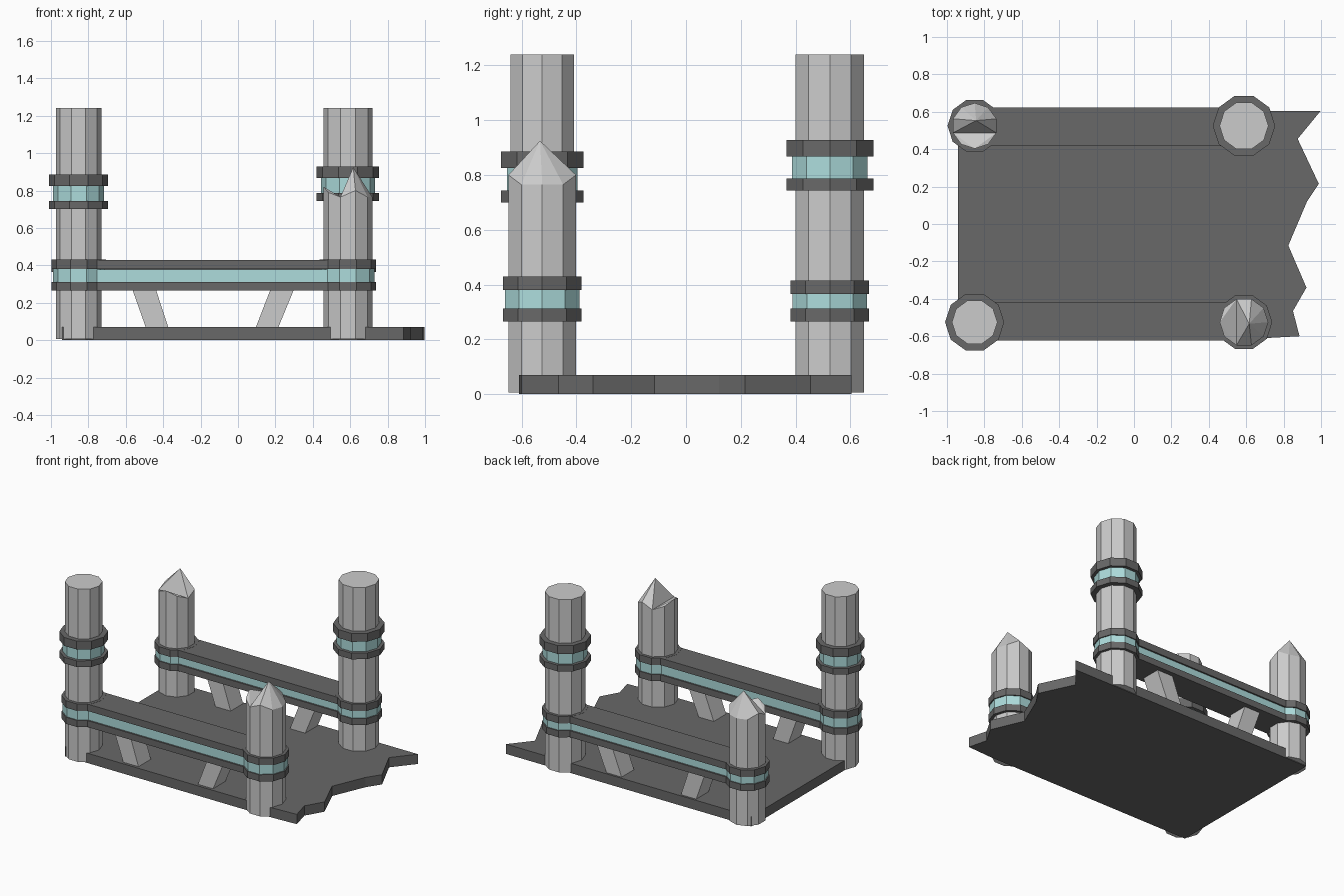
import bpy, bmesh
from math import sin, cos, pi, radians

if "Cube" in bpy.data.objects:
    bpy.data.objects.remove(bpy.data.objects["Cube"])

SIDES = 10
LX, RX, PY, R = -0.852, 0.588, 0.525, 0.122


def material(name, rgb):
    m = bpy.data.materials.new(name)
    m.diffuse_color = (*rgb, 1)
    m.use_nodes = True
    m.node_tree.nodes["Principled BSDF"].inputs["Base Color"].default_value = m.diffuse_color
    return m


DARK = material("dark_stone", (0.14, 0.14, 0.14))
TEAL = material("teal_inlay", (0.42, 0.72, 0.72))


def finish(name, bm, mat=None):
    bmesh.ops.recalc_face_normals(bm, faces=bm.faces)
    me = bpy.data.meshes.new(name)
    bm.to_mesh(me)
    bm.free()
    ob = bpy.data.objects.new(name, me)
    bpy.context.collection.objects.link(ob)
    if mat:
        me.materials.append(mat)
    return ob


def prism(name, pts, extrude, mat=None):
    """Closed polygon of 3D points, extruded along a vector."""
    bm = bmesh.new()
    face = bm.faces.new([bm.verts.new(p) for p in pts])
    new = bmesh.ops.extrude_face_region(bm, geom=[face])["geom"]
    bmesh.ops.translate(bm, vec=extrude,
                        verts=[v for v in new if isinstance(v, bmesh.types.BMVert)])
    # the starting face stays in place as the closing cap
    if len(bm.faces) == len(pts) + 1:
        bm.faces.new([v for v in face.verts])
    return finish(name, bm, mat)


def circle(x, y, r, z):
    return [(x + r * cos(2 * pi * i / SIDES), y + r * sin(2 * pi * i / SIDES), z)
            for i in range(SIDES)]


def disc(name, x, y, r, z0, z1, mat=None):
    return prism(name, circle(x, y, r, z0), (0, 0, z1 - z0), mat)


def slab(name, x0, x1, y, half, z0, z1, mat):
    pts = [(x0, y - half, z0), (x1, y - half, z0), (x1, y + half, z0), (x0, y + half, z0)]
    return prism(name, pts, (0, 0, z1 - z0), mat)


def broken_pillar(name, x, y, r, turn):
    """Pillar snapped off to a spike, a groove and a raised lip."""
    heights = [0.765, 0.765, 0.80, 0.765, 0.79, 0.82, 0.79, 0.765, 0.80, 0.765]
    bm = bmesh.new()
    base = [bm.verts.new(p) for p in circle(0, 0, r, 0.005)]
    rim = [bm.verts.new((p[0], p[1], h)) for p, h in zip(circle(0, 0, r, 0), heights)]
    apex = bm.verts.new((0.028, -0.008, 0.925))
    bm.faces.new(base)
    for i in range(SIDES):
        j = (i + 1) % SIDES
        bm.faces.new((base[i], base[j], rim[j], rim[i]))
        if i < 3 or i > 6:
            bm.faces.new((rim[i], rim[j], apex))
    bm.faces.new((rim[7], apex, rim[3]))
    bm.faces.new((rim[3], rim[4], rim[5]))
    bm.faces.new((rim[3], rim[5], rim[7]))
    bm.faces.new((rim[5], rim[6], rim[7]))
    ob = finish(name, bm)
    ob.location = (x, y, 0)
    ob.rotation_euler.z = radians(turn)
    return ob


# Floor slab with a ragged right edge
edge = [(0.885, -0.6), (0.85, -0.465), (0.922, -0.34), (0.825, -0.115),
        (0.925, 0.12), (0.988, 0.215), (0.875, 0.455), (0.998, 0.605)]
outline = [(-0.94, 0.605), (-0.94, -0.61), (0.7, -0.61)] + edge
prism("floor", [(x, y, 0) for x, y in outline], (0, 0, 0.07), DARK)

# Whole pillars, each with a banded collar
for name, x, y, r, z in (("front_left", LX, -PY, R, 0.70),
                         ("back_right", RX, PY, 0.131, 0.743)):
    disc(name + "_pillar", x, y, r, 0.005, 1.24)
    disc(name + "_collar_lower", x, y, r + 0.036, z, z + 0.044, DARK)
    disc(name + "_collar_inlay", x, y, r + 0.014, z + 0.044, z + 0.125, TEAL)
    disc(name + "_collar_upper", x, y, r + 0.036, z + 0.125, z + 0.185, DARK)

# Broken pillars
broken_pillar("front_right_pillar", RX, -PY, 0.13, 0)
broken_pillar("back_left_pillar", LX, PY, R, 90)

# Side rails: dark, teal and dark layers with a collar at each pillar
for side, s in (("front", -1), ("back", 1)):
    top = 0.43 if s < 0 else 0.415
    layers = (("lower", 0.265, 0.312, 0.145, 0.104, DARK),
              ("inlay", 0.312, top - 0.05, 0.137, 0.094, TEAL),
              ("upper", top - 0.05, top, 0.145, 0.104, DARK))
    for part, z0, z1, r, half, mat in layers:
        slab(f"{side}_rail_{part}", LX, RX, s * 0.52, half, z0, z1 - 0.001, mat)
        disc(f"{side}_rail_{part}_left_collar", LX, s * PY, r, z0, z1, mat)
        disc(f"{side}_rail_{part}_right_collar", RX, s * PY, r + 0.006, z0, z1, mat)
    # Slanted braces under the rail
    for name, xt, xb in (("left", -0.505, -0.43), ("right", 0.24, 0.152)):
        pts = [(xb - 0.06, s * 0.52 - 0.07, 0.06), (xb + 0.06, s * 0.52 - 0.07, 0.06),
               (xt + 0.063, s * 0.52 - 0.07, 0.28), (xt - 0.063, s * 0.52 - 0.07, 0.28)]
        prism(f"{side}_{name}_brace", pts, (0, 0.14, 0))
